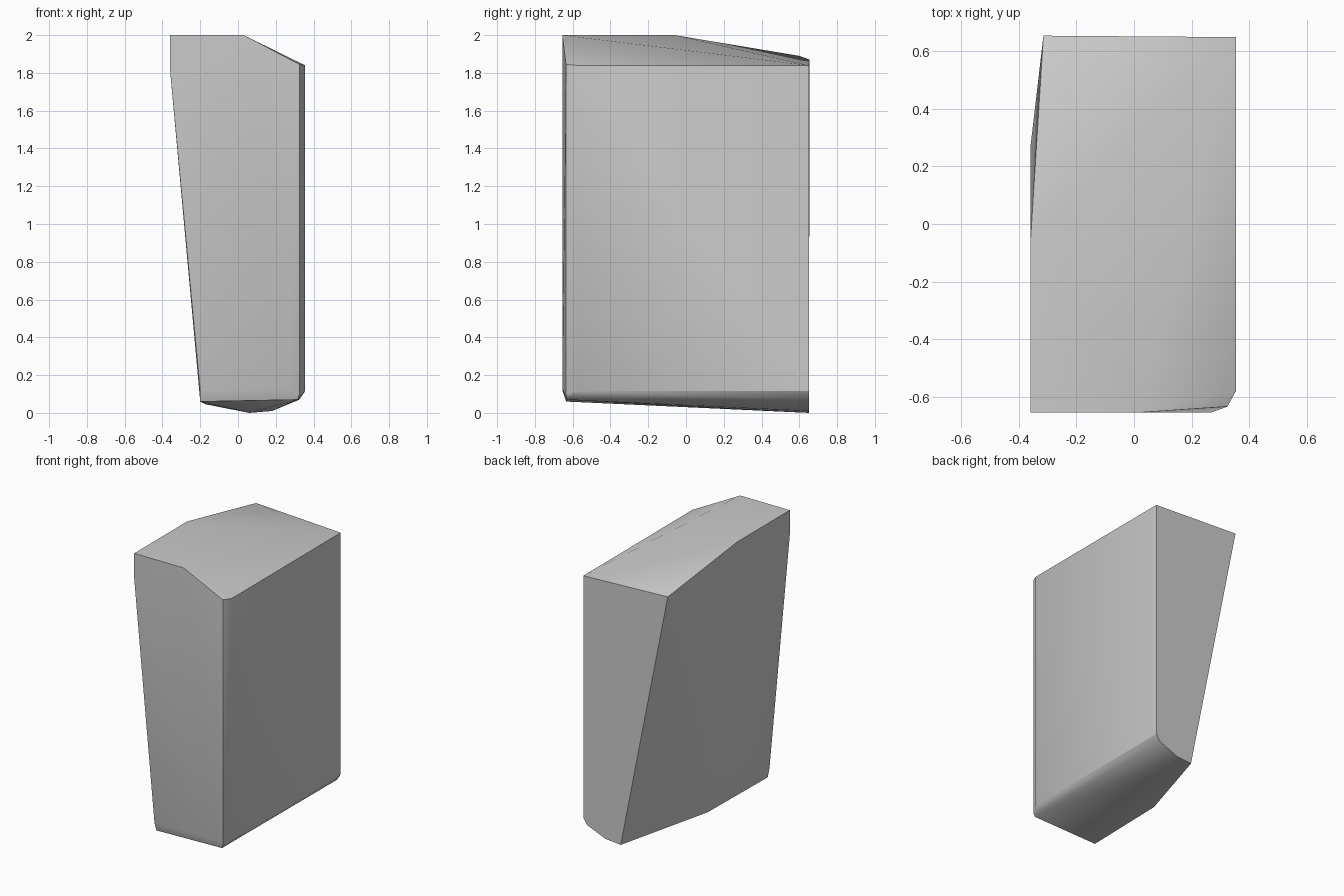
import bpy
import bmesh
import math

cube = bpy.data.objects.get("Cube")
if cube:
    bpy.data.objects.remove(cube, do_unlink=True)

# Plain stone grey
grey = bpy.data.materials.new("stone_grey")
grey.use_nodes = True
grey.diffuse_color = (0.6, 0.6, 0.6, 1)
grey.node_tree.nodes["Principled BSDF"].inputs["Base Color"].default_value = (0.6, 0.6, 0.6, 1)

FRONT, BACK, RIGHT = -0.655, 0.655, 0.355

# Crown: flat front part, sloping to the back and the right
crown = [(-0.36, FRONT, 2), (0.03, FRONT, 2), (-0.36, -0.06, 2),
         (-0.3, 0.6, 1.89), (-0.315, BACK, 1.87), (RIGHT, 0.65, 1.84),
         (RIGHT, -0.58, 1.84), (0.325, -0.635, 1.845)]

# Left side: upright band at the top, then a twisted taper
left_side = [(-0.36, FRONT, 1.82), (-0.36, 0.27, 1.88),
             (-0.2, FRONT, 0.12), (-0.17, 0, 0.045)]

# Foot: rounded front lip and a keel that drops towards the back
foot = [(-0.2, -0.635, 0.06), (0.27, FRONT, 0.13), (0.315, -0.63, 0.07),
        (0.325, -0.635, 0.1), (RIGHT, -0.58, 0.115), (RIGHT, 0.65, 0.115),
        (0.325, 0.65, 0.07), (0.18, 0.65, 0.01), (0.06, 0.65, 0)]

# Wrap the corners in one solid block
bm = bmesh.new()
for corner in crown + left_side + foot:
    bm.verts.new(corner)
hull = bmesh.ops.convex_hull(bm, input=bm.verts)
loose = [v for v in bm.verts if not v.link_faces]
bmesh.ops.delete(bm, geom=loose, context='VERTS')
bmesh.ops.dissolve_limit(bm, angle_limit=math.radians(0.5),
                         verts=bm.verts, edges=bm.edges)
bmesh.ops.recalc_face_normals(bm, faces=bm.faces)

mesh = bpy.data.meshes.new("stone_block")
bm.to_mesh(mesh)
bm.free()
mesh.materials.append(grey)
block = bpy.data.objects.new("stone_block", mesh)
bpy.context.collection.objects.link(block)

# Soft shading on gentle bends, crisp main corners
bpy.context.view_layer.objects.active = block
block.select_set(True)
bpy.ops.object.shade_smooth_by_angle(angle=math.radians(32))
